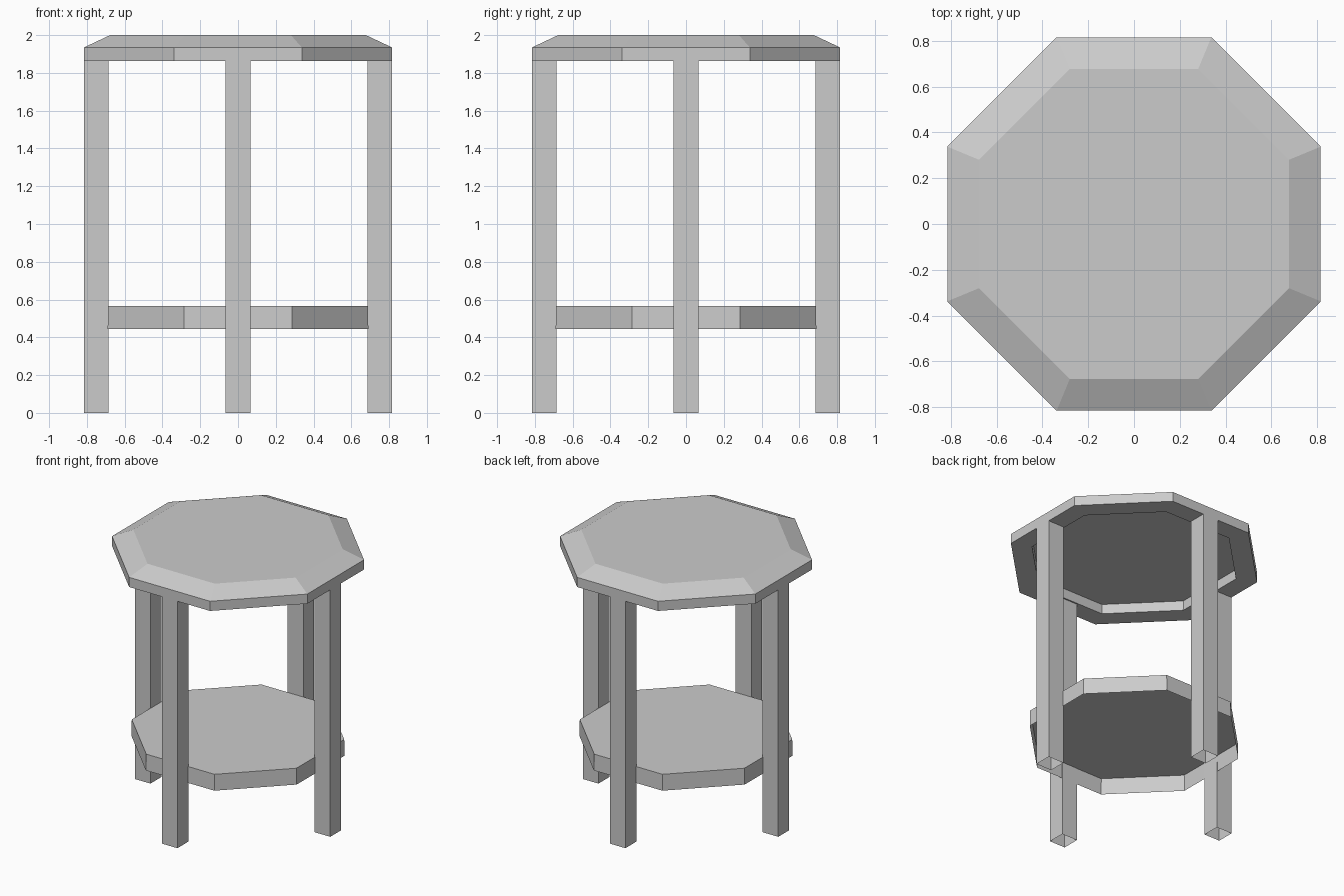
import bpy
import bmesh
from math import cos, sin, pi

cube = bpy.data.objects.get("Cube")
if cube:
    bpy.data.objects.remove(cube, do_unlink=True)

grey = bpy.data.materials.new("plain grey")
grey.use_nodes = True
COLOUR = (0.6, 0.6, 0.6, 1)
grey.diffuse_color = COLOUR
grey.node_tree.nodes["Principled BSDF"].inputs["Base Color"].default_value = COLOUR


def prism(name, sides, profile, cap_start=False, cap_end=False, centre=(0, 0)):
    """Stack flat-sided rings given as (distance to flat side, height)."""
    bm = bmesh.new()
    rings = []
    for apothem, z in profile:
        radius = apothem / cos(pi / sides)
        angles = [(i + 0.5) * 2 * pi / sides for i in range(sides)]
        rings.append([bm.verts.new((centre[0] + radius * cos(a),
                                    centre[1] + radius * sin(a), z)) for a in angles])
    for low, high in zip(rings, rings[1:]):
        for i in range(sides):
            j = (i + 1) % sides
            bm.faces.new((low[i], low[j], high[j], high[i]))
    if cap_start:
        bm.faces.new(rings[0][::-1])
    if cap_end:
        bm.faces.new(rings[-1])
    mesh = bpy.data.meshes.new(name)
    bm.to_mesh(mesh)
    bm.free()
    mesh.materials.append(grey)
    obj = bpy.data.objects.new(name, mesh)
    bpy.context.collection.objects.link(obj)
    return obj


# Bevelled octagonal top with a recessed underside
prism("table_top", 8,
      [(0.675, 1.935), (0.675, 1.862), (0.815, 1.862), (0.815, 1.935), (0.677, 2.0)],
      cap_start=True, cap_end=True)

# Lower shelf, open underneath
prism("lower_shelf", 8, [(0.69, 0.445), (0.687, 0.567)], cap_end=True)

# Square hollow legs under the middle of four sides
LEG, REACH = 0.065, 0.75
for name, x, y in (("left_leg", 1, 0), ("right_leg", -1, 0),
                   ("front_leg", 0, -1), ("back_leg", 0, 1)):
    prism(name, 4, [(LEG, 0), (LEG, 1.862)], centre=(x * REACH, y * REACH))
